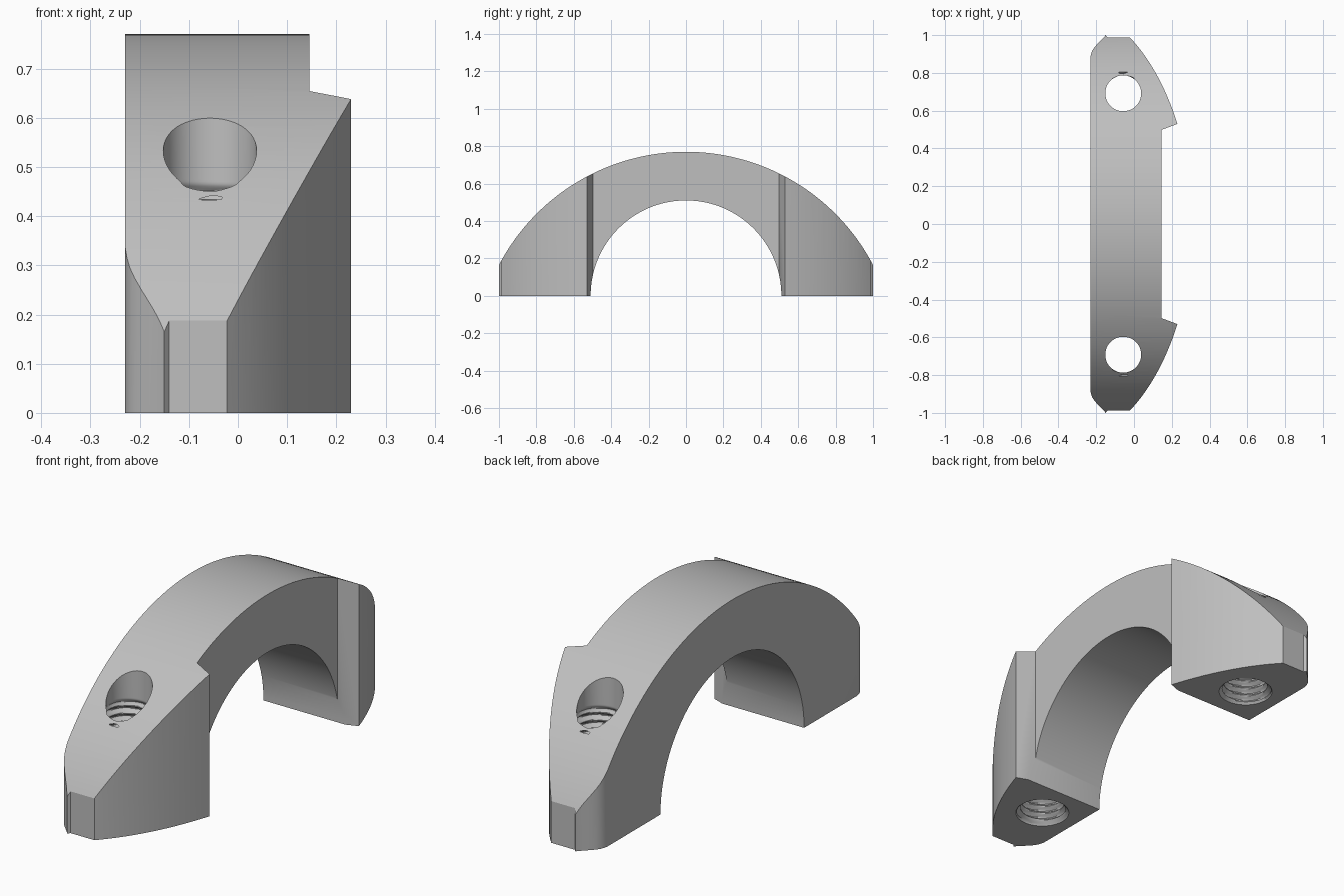
import bpy, bmesh, math

cube = bpy.data.objects.get("Cube")
if cube:
    bpy.data.objects.remove(cube, do_unlink=True)

grey = bpy.data.materials.new("plain_grey")
grey.use_nodes = True
colour = (0.52, 0.52, 0.52, 1)
grey.diffuse_color = colour
grey.node_tree.nodes["Principled BSDF"].inputs["Base Color"].default_value = colour


def finish(name, bm):
    bmesh.ops.recalc_face_normals(bm, faces=bm.faces)
    mesh = bpy.data.meshes.new(name)
    bm.to_mesh(mesh)
    bm.free()
    mesh.materials.append(grey)
    obj = bpy.data.objects.new(name, mesh)
    bpy.context.collection.objects.link(obj)
    return obj


def prism(name, points, offset):
    """Extrude a closed 3D outline along an offset."""
    bm = bmesh.new()
    face = bm.faces.new([bm.verts.new(p) for p in points])
    extruded = bmesh.ops.extrude_face_region(bm, geom=[face])
    bmesh.ops.translate(bm, vec=offset,
                        verts=[v for v in extruded["geom"] if isinstance(v, bmesh.types.BMVert)])
    return finish(name, bm)


def combine(target, cutter, operation):
    mod = target.modifiers.new(operation.lower(), "BOOLEAN")
    mod.operation = operation
    mod.solver = "EXACT"
    mod.object = cutter
    bpy.context.view_layer.objects.active = target
    bpy.ops.object.modifier_apply(modifier=mod.name)
    bpy.data.objects.remove(cutter, do_unlink=True)


# Plan outline of one half: rounded outer corner, nib, flat tip, bowed flank, step
half = [(-0.23, 0.887), (-0.226, 0.905), (-0.22, 0.92), (-0.21, 0.935), (-0.197, 0.95),
        (-0.18, 0.967), (-0.168, 0.979), (-0.158, 0.99), (-0.15, 1.0), (-0.14, 0.988),
        (-0.022, 0.988)]
tip, heel, bow = (-0.022, 0.988), (0.23, 0.53), 0.04
STEPS = 16
for i in range(1, STEPS + 1):
    t = i / STEPS
    bulge = 4 * bow * t * (1 - t)
    half.append((tip[0] + (heel[0] - tip[0]) * t + bulge * 0.42,
                 tip[1] + (heel[1] - tip[1]) * t + bulge * 0.75))
half.append((0.145, 0.498))
plan = half + [(x, -y) for x, y in reversed(half)]
clamp = prism("clamp_bracket", [(x, y, 0) for x, y in plan], (0, 0, 1))

# Arch profile: shallow outer arc over a semicircular bore
OUTER, CENTRE, BORE = 1.129, -0.359, 0.51
reach = math.asin(1.06 / OUTER)
arch = []
for i in range(97):
    a = -reach + 2 * reach * i / 96
    arch.append((OUTER * math.sin(a), CENTRE + OUTER * math.cos(a)))
arch += [(1.06, -0.1), (BORE, -0.1)]
arch += [(BORE * math.cos(math.pi * i / 80), BORE * math.sin(math.pi * i / 80))
         for i in range(81)]
arch += [(-BORE, -0.1), (-1.06, -0.1)]
combine(clamp, prism("arch_cutter", [(-0.5, y, z) for y, z in arch], (1, 0, 0)), "INTERSECT")

# Threaded vertical bolt holes with a chamfered mouth
PITCH, MINOR, MAJOR, SIDES = 0.0357, 0.095, 0.114, 48
THREAD_TOP = 0.434


def hole_radius(z, turn):
    phase = ((z - THREAD_TOP) / PITCH - turn) % 1
    groove = max(0, 1 - 2.4 * min(phase, 1 - phase))
    fade = min(1, max(0, (0.47 - z) / PITCH))
    radius = MINOR + (MAJOR - MINOR) * min(1, groove * 1.15) * fade
    return max(radius, min(0.118, 0.117 - z))


def hole_cutter(side):
    bm = bmesh.new()
    levels = [-0.03 + PITCH / 8 * j for j in range(114)] + [1.0]
    rings = []
    for z in levels:
        ring = []
        for i in range(SIDES):
            turn = i / SIDES
            r = hole_radius(z, turn)
            a = side * math.pi / 2 + 2 * math.pi * turn
            ring.append(bm.verts.new((-0.057 + r * math.cos(a),
                                      side * 0.692 + r * math.sin(a), z)))
        rings.append(ring)
    for low, high in zip(rings, rings[1:]):
        for i in range(SIDES):
            k = (i + 1) % SIDES
            bm.faces.new((low[i], low[k], high[k], high[i]))
    bm.faces.new(rings[0])
    bm.faces.new(rings[-1])
    return finish("hole_cutter", bm)


for side in (-1, 1):
    combine(clamp, hole_cutter(side), "DIFFERENCE")

# Smooth curved walls, keep the machined edges crisp
bpy.ops.object.select_all(action="DESELECT")
clamp.select_set(True)
bpy.context.view_layer.objects.active = clamp
bpy.ops.object.shade_smooth_by_angle(angle=math.radians(25))
